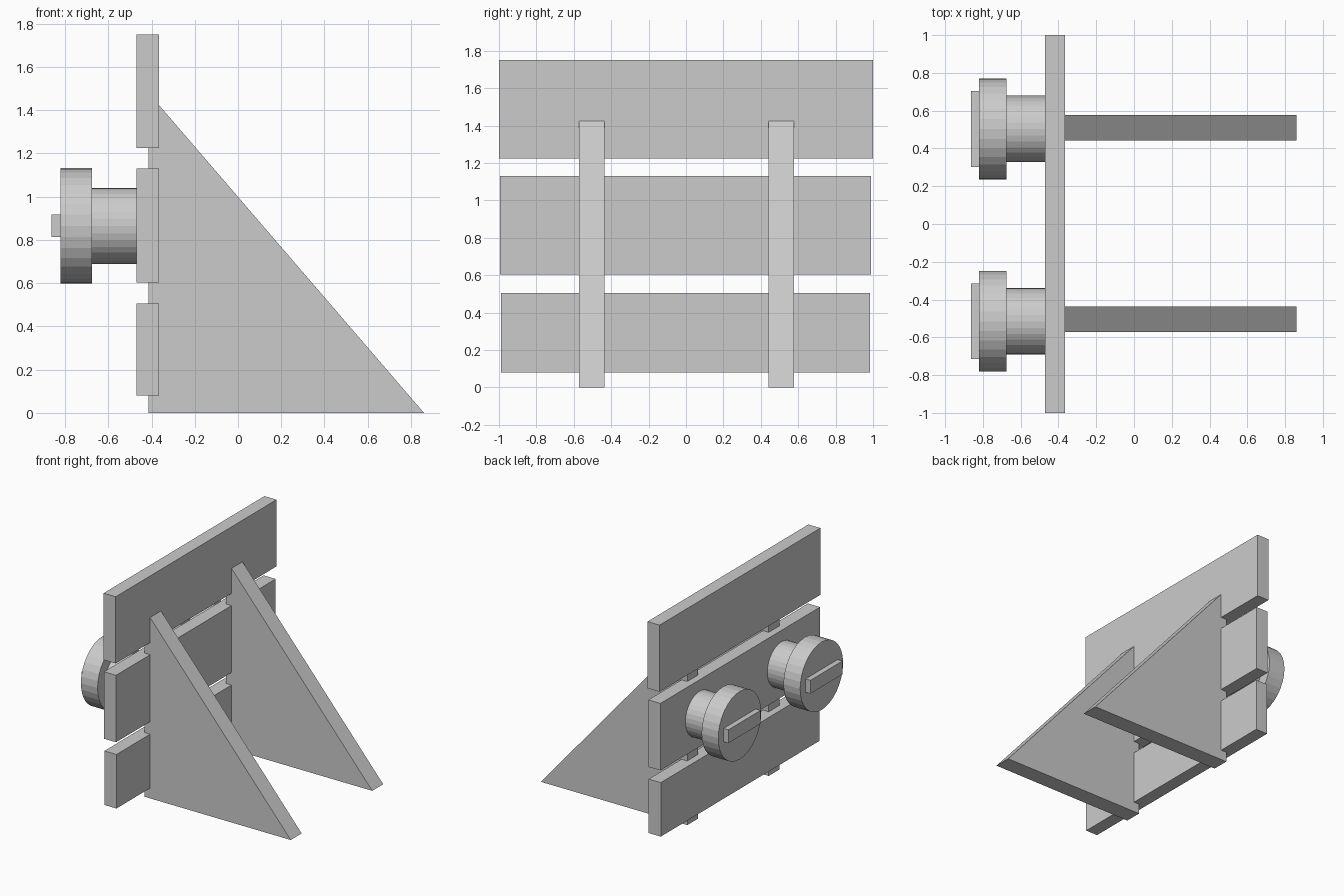
import bpy, bmesh, math
from mathutils import Matrix

if "Cube" in bpy.data.objects:
    bpy.data.objects.remove(bpy.data.objects["Cube"])


def make_object(name, bm):
    bmesh.ops.recalc_face_normals(bm, faces=bm.faces)
    mesh = bpy.data.meshes.new(name)
    bm.to_mesh(mesh)
    bm.free()
    ob = bpy.data.objects.new(name, mesh)
    bpy.context.collection.objects.link(ob)
    return ob


def prism(name, profile, y0, y1):
    """Extrude an (x, z) profile along y."""
    bm = bmesh.new()
    face = bm.faces.new([bm.verts.new((x, y0, z)) for x, z in profile])
    ext = bmesh.ops.extrude_face_region(bm, geom=[face])
    moved = [v for v in ext["geom"] if isinstance(v, bmesh.types.BMVert)]
    bmesh.ops.translate(bm, verts=moved, vec=(0, y1 - y0, 0))
    return make_object(name, bm)


def box(name, x0, x1, y0, y1, z0, z1):
    return prism(name, [(x0, z0), (x1, z0), (x1, z1), (x0, z1)], y0, y1)


def disc(name, x0, x1, y, z, radius):
    """Cylinder with its axis along x."""
    bm = bmesh.new()
    m = Matrix.Translation(((x0 + x1) / 2, y, z)) @ Matrix.Rotation(math.pi / 2, 4, 'Y')
    bmesh.ops.create_cone(bm, cap_ends=True, segments=32, radius1=radius,
                          radius2=radius, depth=x1 - x0, matrix=m)
    return make_object(name, bm)


# Three horizontal planks
for name, y0, y1, z0, z1 in (("bottom_plank", -0.99, 0.985, 0.08, 0.505),
                             ("middle_plank", -0.995, 0.99, 0.603, 1.13),
                             ("top_plank", -1.0, 1.0, 1.225, 1.75)):
    box(name, -0.47, -0.365, y0, y1, z0, z1)

# Triangular support brackets, let into the planks
for side, y in (("left", -0.504), ("right", 0.509)):
    prism(side + "_bracket",
          [(-0.415, 0), (0.86, 0), (-0.365, 1.423), (-0.415, 1.481)],
          y - 0.068, y + 0.068)

# Knobs: shaft, wide head and raised bar
for side, y in (("left", -0.515), ("right", 0.503)):
    disc(side + "_knob_shaft", -0.675, -0.45, y, 0.865, 0.176)
    disc(side + "_knob_head", -0.82, -0.675, y, 0.865, 0.267)
    box(side + "_knob_bar", -0.862, -0.81, y - 0.2, y + 0.2, 0.813, 0.918)
